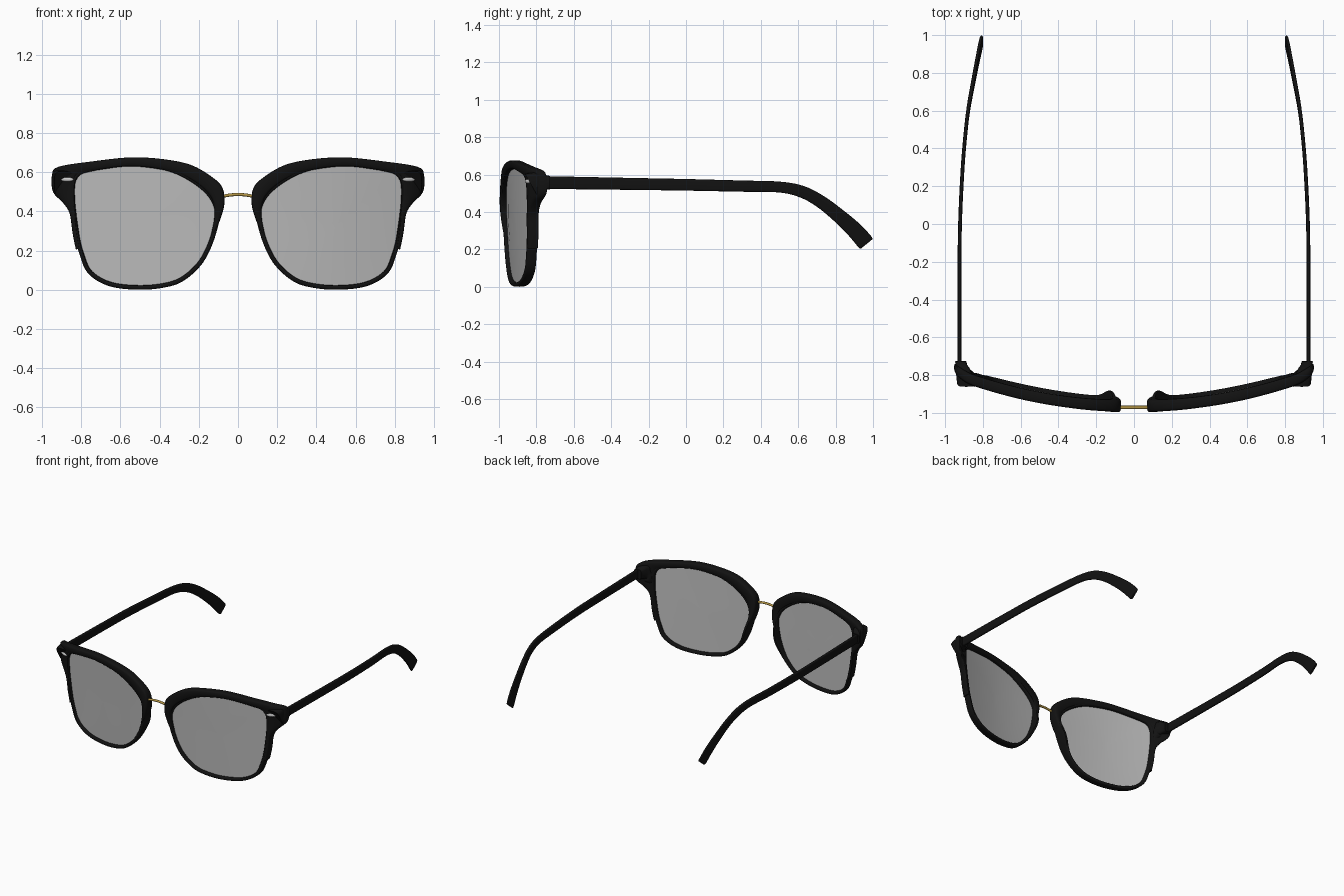
import bpy, bmesh, math
from mathutils import Vector, Matrix

if "Cube" in bpy.data.objects:
    bpy.data.objects.remove(bpy.data.objects["Cube"])


def material(name, color):
    m = bpy.data.materials.new(name)
    m.diffuse_color = color
    m.use_nodes = True
    m.node_tree.nodes["Principled BSDF"].inputs["Base Color"].default_value = m.diffuse_color
    return m


BLACK = material("black acetate", (0.006, 0.006, 0.006, 1))
GOLD = material("gold metal", (0.45, 0.30, 0.06, 1))
SILVER = material("silver metal", (0.6, 0.6, 0.6, 1))
TINT = material("grey tint", (0.5, 0.5, 0.5, 0.8))


def finish(name, bm, mat, mirror=True, angle=50):
    bmesh.ops.recalc_face_normals(bm, faces=bm.faces)
    me = bpy.data.meshes.new(name)
    bm.to_mesh(me)
    bm.free()
    ob = bpy.data.objects.new(name, me)
    bpy.context.collection.objects.link(ob)
    me.materials.append(mat)
    if mirror:
        ob.modifiers.new("mirror", "MIRROR").use_mirror_merge = False
    bpy.ops.object.select_all(action="DESELECT")
    ob.select_set(True)
    bpy.context.view_layer.objects.active = ob
    bpy.ops.object.shade_smooth_by_angle(angle=math.radians(angle))
    return ob


def skin(name, rings, mat, closed=False, mirror=True):
    """Join equal-length rings of points into one tube."""
    bm = bmesh.new()
    vs = [[bm.verts.new(p) for p in r] for r in rings]
    n = len(vs[0])
    for i in range(len(vs) if closed else len(vs) - 1):
        a, b = vs[i], vs[(i + 1) % len(vs)]
        for j in range(n):
            k = (j + 1) % n
            bm.faces.new((a[j], a[k], b[k], b[j]))
    if not closed:
        bm.faces.new(vs[0])
        bm.faces.new(vs[-1])
    return finish(name, bm, mat, mirror)


def smooth(keys, steps, closed=False):
    """Catmull-Rom samples through tuples of any size."""
    n, out = len(keys), []
    for i in range(n if closed else n - 1):
        q = [keys[(i + d) % n if closed else min(max(i + d, 0), n - 1)] for d in (-1, 0, 1, 2)]
        for s in range(steps):
            t = s / steps
            out.append(tuple(0.5 * (2 * b + (c - a) * t + (2 * a - 5 * b + 4 * c - d) * t * t
                             + (3 * b - a - 3 * c + d) * t ** 3) for a, b, c, d in zip(*q)))
    return out if closed else out + [keys[-1]]


def section(n=16, power=0.5):
    """Rounded rectangle of half size 1."""
    f = lambda v: math.copysign(abs(v) ** power, v)
    return [(f(math.cos(2 * math.pi * i / n)), f(math.sin(2 * math.pi * i / n))) for i in range(n)]


def face_y(x, z):
    """Wrap curve of the front."""
    return -0.96 + 0.19 * x * x + 3 * max(0, x - 0.85) ** 2 + 0.04 * (0.5 - z)


def strip(name, keys, closed=False):
    """keys: inner x,z, outer x,z, front depth, back depth"""
    rings = []
    for ix, iz, ox, oz, fr, bk in keys:
        ring = []
        for u, v in section():
            t = (u + 1) / 2
            x, z = ix + (ox - ix) * t, iz + (oz - iz) * t
            ring.append((x, face_y(x, z) + v * (bk if v > 0 else fr), z))
        rings.append(ring)
    return skin(name, rings, BLACK, closed)


def sweep(name, stations, mat):
    """stations: x, y, z, half width, half height; path runs mostly along y"""
    rings = []
    for i, (x, y, z, w, h) in enumerate(stations):
        a, b = stations[max(i - 1, 0)], stations[min(i + 1, len(stations) - 1)]
        t = Vector((0, b[1] - a[1], b[2] - a[2])).normalized()
        up = Vector((0, -t.z, t.y))
        rings.append([Vector((x + u * w, y, z)) + up * v * h for u, v in section()])
    return skin(name, rings, mat)


# Lens outline, shared by lens and rim
outline = smooth([(.516, .023), (.65, .04), (.745, .095), (.785, .18), (.81, .28), (.833, .47),
                  (.82, .57), (.745, .605), (.54, .63), (.34, .60), (.185, .51), (.12, .41),
                  (.135, .29), (.195, .155), (.29, .065), (.39, .032)], 6, True)

# Lenses: thin curved shells
cx, cz = 0.5, 0.33
lens = []
for off, scales in ((-.006, (.05, .35, .7, 1.012)), (.006, (1.012, .7, .35, .05))):
    for s in scales:
        pts = [(cx + (x - cx) * s, cz + (z - cz) * s) for x, z in outline]
        lens.append([(x, face_y(x, z) + off, z) for x, z in pts])
skin("lenses", lens, TINT)

# Thin rims, deepened at the nose side into pads
rim = []
n = len(outline)
for i, (x, z) in enumerate(outline):
    a, b = outline[i - 1], outline[(i + 1) % n]
    d = Vector((b[0] - a[0], b[1] - a[1])).normalized()
    w = 0.023
    pad = math.exp(-((z - .28) / .1) ** 2) if x < .3 else 0
    rim.append((x, z, x + d.y * w, max(0, z - d.x * w), .027, .027 + .04 * pad))
strip("lens_rims", rim, True)

# Heavy brow bars tapering down both sides of each lens
brow = [(.137, .285, .122, .29, .028, .028), (.122, .36, .092, .355, .036, .04),
        (.122, .42, .07, .435, .04, .035), (.14, .47, .077, .515, .038, .03),
        (.185, .52, .125, .57, .034, .03), (.26, .57, .235, .635, .032, .03),
        (.36, .607, .37, .665, .03, .03), (.54, .63, .54, .676, .03, .03),
        (.70, .613, .73, .657, .03, .03), (.79, .595, .915, .628, .03, .03),
        (.825, .565, .95, .585, .03, .03), (.834, .50, .945, .50, .03, .03),
        (.832, .43, .895, .445, .03, .03), (.828, .37, .86, .39, .03, .03),
        (.82, .29, .845, .29, .03, .03), (.808, .21, .828, .205, .028, .028)]
strip("brow_bars", smooth(brow, 5), False)

# End pieces turning back to the hinges
sweep("end_pieces", smooth([(.888, -.825, .54, .05, .075), (.9, -.785, .56, .043, .055),
                            (.913, -.75, .557, .032, .04), (.917, -.727, .557, .03, .036)], 4), BLACK)

# Temples with the drooping ear tips
sweep("temples", smooth([(.924, -.74, .557, .01, .034), (.924, -.3, .55, .01, .032),
                         (.921, 0, .545, .01, .031), (.907, .3, .538, .01, .03),
                         (.890, .5, .533, .01, .029), (.875, .62, .508, .01, .032),
                         (.857, .72, .455, .01, .034), (.838, .82, .377, .01, .038),
                         (.822, .90, .304, .01, .043), (.810, .955, .242, .009, .045),
                         (.806, .966, .229, .007, .04)], 5), BLACK)

# Oval rivets on the front corners
bm = bmesh.new()
bmesh.ops.create_uvsphere(bm, u_segments=24, v_segments=12, radius=1, matrix=(
    Matrix.Translation((.873, face_y(.873, .563) - .029, .563)) @ Matrix.Rotation(.41, 4, "Z")
    @ Matrix.Diagonal((.036, .009, .011, 1))))
finish("rivets", bm, SILVER)

# Metal bridge, slightly arched
bridge = []
for i in range(17):
    x = -.09 + .18 * i / 16
    zc = .486 - 1.6 * x * x
    bridge.append([(x, -.971 + .009 * math.cos(k * math.pi / 6), zc + .008 * math.sin(k * math.pi / 6))
                   for k in range(12)])
skin("bridge", bridge, GOLD, mirror=False)
